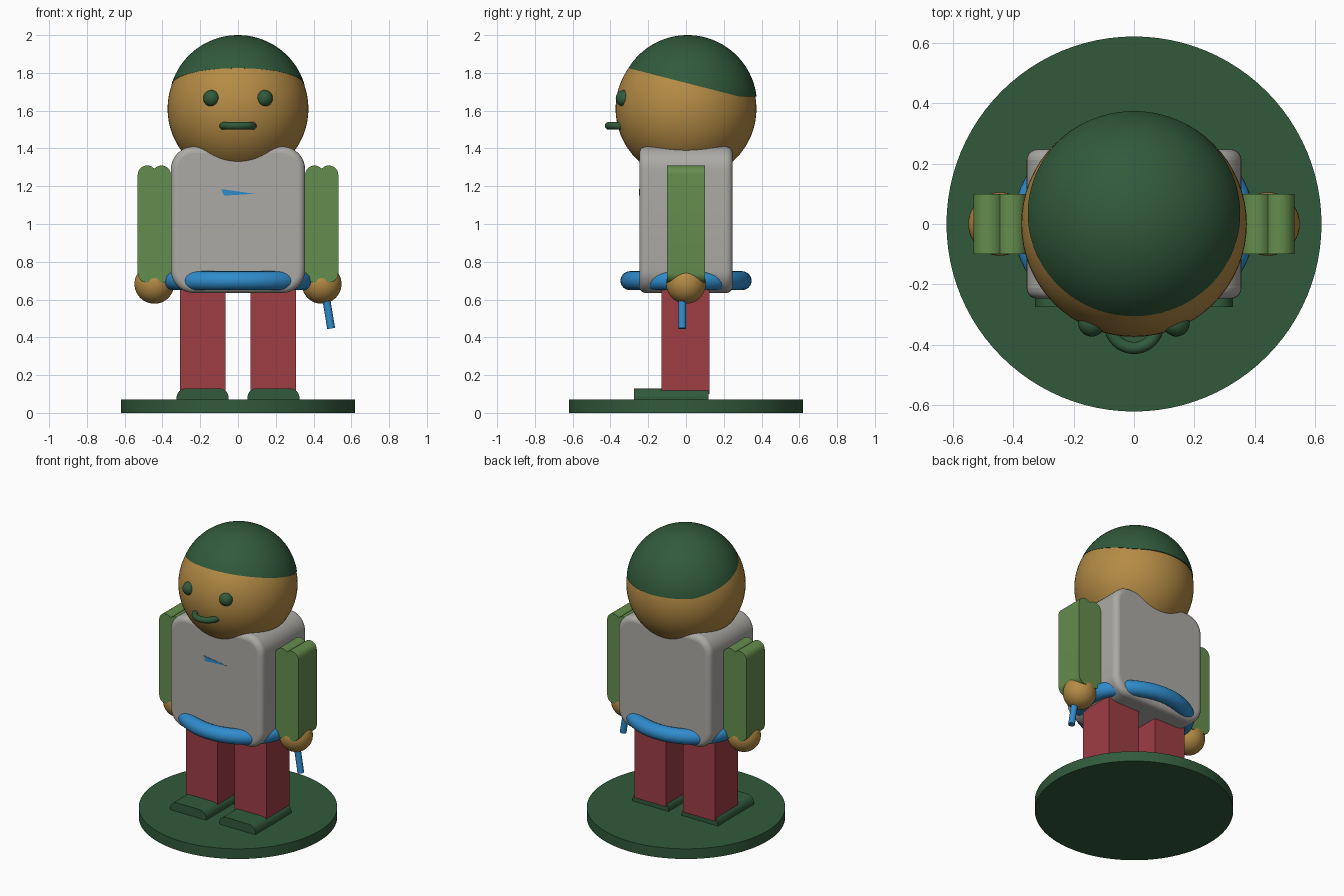
import bpy, bmesh, math
from mathutils import Vector

if "Cube" in bpy.data.objects:
    bpy.data.objects.remove(bpy.data.objects["Cube"])


def material(name, rgb):
    m = bpy.data.materials.new(name)
    lin = [(c / 255 / 12.92 if c < 10 else ((c / 255 + 0.055) / 1.055) ** 2.4) for c in rgb]
    m.diffuse_color = (*lin, 1)
    m.use_nodes = True
    m.node_tree.nodes["Principled BSDF"].inputs["Base Color"].default_value = m.diffuse_color
    return m


DARK = material("dark_green", (49, 90, 59))
LEAF = material("leaf_green", (100, 141, 77))
TAN = material("tan", (180, 139, 69))
GREY = material("light_grey", (172, 170, 166))
RED = material("brick_red", (157, 61, 68))
BLUE = material("blue", (47, 140, 204))


def finish(name, bm, mat, smooth=True):
    bmesh.ops.recalc_face_normals(bm, faces=bm.faces)
    me = bpy.data.meshes.new(name)
    bm.to_mesh(me)
    bm.free()
    me.materials.append(mat)
    ob = bpy.data.objects.new(name, me)
    bpy.context.collection.objects.link(ob)
    if smooth:
        bpy.ops.object.select_all(action='DESELECT')
        ob.select_set(True)
        bpy.context.view_layer.objects.active = ob
        bpy.ops.object.shade_smooth_by_angle(angle=math.radians(30))
    return ob


def sphere(name, centre, r, mat, cuts=(), seg=64):
    bm = bmesh.new()
    bmesh.ops.create_uvsphere(bm, u_segments=seg, v_segments=seg // 2, radius=r)
    bmesh.ops.translate(bm, vec=centre, verts=bm.verts)
    # each cut keeps the side its normal points to and closes the hole
    for co, no in cuts:
        geom = bm.verts[:] + bm.edges[:] + bm.faces[:]
        res = bmesh.ops.bisect_plane(bm, geom=geom, plane_co=co, plane_no=no, clear_inner=True)
        rim = [e for e in res["geom_cut"] if isinstance(e, bmesh.types.BMEdge)]
        bmesh.ops.holes_fill(bm, edges=rim, sides=0)
    return finish(name, bm, mat)


def rod(name, a, b, r, mat, seg=32):
    a, b = Vector(a), Vector(b)
    bm = bmesh.new()
    bmesh.ops.create_cone(bm, cap_ends=True, segments=seg, radius1=r, radius2=r, depth=(b - a).length)
    bmesh.ops.rotate(bm, verts=bm.verts, matrix=(b - a).to_track_quat('Z', 'Y').to_matrix())
    bmesh.ops.translate(bm, vec=(a + b) / 2, verts=bm.verts)
    return finish(name, bm, mat)


def ring(name, centre, rx, ry, r, mat, seg=72, sides=24):
    bm = bmesh.new()
    loops = []
    for i in range(seg):
        a = 2 * math.pi * i / seg
        loop = []
        for j in range(sides):
            b = 2 * math.pi * j / sides
            k = r * math.cos(b)
            loop.append(bm.verts.new((centre[0] + (rx + k) * math.cos(a),
                                      centre[1] + (ry + k) * math.sin(a),
                                      centre[2] + r * math.sin(b))))
        loops.append(loop)
    for i in range(seg):
        p, q = loops[i], loops[(i + 1) % seg]
        for j in range(sides):
            k = (j + 1) % sides
            bm.faces.new((p[j], q[j], q[k], p[k]))
    return finish(name, bm, mat)


def slab(name, outline, y0, y1, mat, smooth=True):
    """Extrude an x-z outline from y0 to y1."""
    bm = bmesh.new()
    f = bm.faces.new([bm.verts.new((x, y0, z)) for x, z in outline])
    res = bmesh.ops.extrude_face_region(bm, geom=[f])
    bmesh.ops.translate(bm, vec=(0, y1 - y0, 0),
                        verts=[v for v in res["geom"] if isinstance(v, bmesh.types.BMVert)])
    return finish(name, bm, mat, smooth)


def arc(cx, cz, r, a0, a1, n=10):
    angles = [math.radians(a0 + (a1 - a0) * i / n) for i in range(n + 1)]
    return [(cx + r * math.cos(a), cz + r * math.sin(a)) for a in angles]


def rounded(x0, x1, z0, z1, r):
    return (arc(x1 - r, z1 - r, r, 0, 90) + arc(x0 + r, z1 - r, r, 90, 180)
            + arc(x0 + r, z0 + r, r, 180, 270) + arc(x1 - r, z0 + r, r, 270, 360))


# round base
rod("base", (0, 0, 0), (0, 0, 0.07), 0.62, DARK, 96)

# torso: rounded block with softened front and back rims
torso = slab("torso", rounded(-0.355, 0.355, 0.635, 1.41, 0.12), -0.247, 0.247, GREY)
bev = torso.modifiers.new("soft_rim", 'BEVEL')
bev.width, bev.segments = 0.035, 5
bev.limit_method, bev.angle_limit = 'ANGLE', math.radians(40)

# belt and thin chest badge
ring("belt", (0, 0, 0.7), 0.35, 0.297, 0.05, BLUE)
slab("chest_badge", [(-0.088, 1.185), (-0.075, 1.15), (0.085, 1.16)], -0.249, -0.245, BLUE, False)

# head, hair cap with a sloping hairline, and mouth
sphere("head", (0, 0, 1.61), 0.373, TAN)
sphere("hair", (0, 0.008, 1.632), 0.368, DARK,
       cuts=[((0, 0, 1.747), (0, 0.256, 1)), ((0, 0, 1.675), (0, 0, 1))], seg=96)
ring("mouth", (0, -0.33, 1.52), 0.08, 0.08, 0.02, DARK, 48, 16)

# paired parts
for side, s in (("right", 1), ("left", -1)):
    sphere(side + "_eye", (s * 0.14, -0.328, 1.665), 0.044, DARK, seg=32)

    # arm with a double-lobed top and bottom
    lobe = math.degrees(math.acos(0.038 / 0.05))
    cx, r = s * 0.443, 0.05
    outline = (arc(cx + 0.038, 1.26, r, 0, 180 - lobe) + arc(cx - 0.038, 1.26, r, lobe, 180)[1:]
               + arc(cx - 0.038, 0.74, r, 180, 360 - lobe)
               + arc(cx + 0.038, 0.74, r, 180 + lobe, 360)[1:])
    slab(side + "_arm", outline, -0.1, 0.1, LEAF)
    sphere(side + "_hand", (cx, 0, 0.683), 0.105, TAN, seg=48)

    # leg and round-shouldered foot
    x0, x1 = sorted((s * 0.066, s * 0.307))
    slab(side + "_leg", [(x0, 0.1), (x1, 0.1), (x1, 0.68), (x0, 0.68)], -0.13, 0.125, RED, False)
    x0, x1 = sorted((s * 0.05, s * 0.325))
    slab(side + "_foot", [(x1, 0.06), (x1, 0.08)] + arc(x1 - 0.05, 0.08, 0.05, 0, 90)[1:]
         + arc(x0 + 0.05, 0.08, 0.05, 90, 180) + [(x0, 0.06)], -0.275, 0.118, DARK)

# short stick held in the right hand
rod("stick", (0.453, -0.02, 0.69), (0.493, -0.02, 0.447), 0.021, BLUE)
